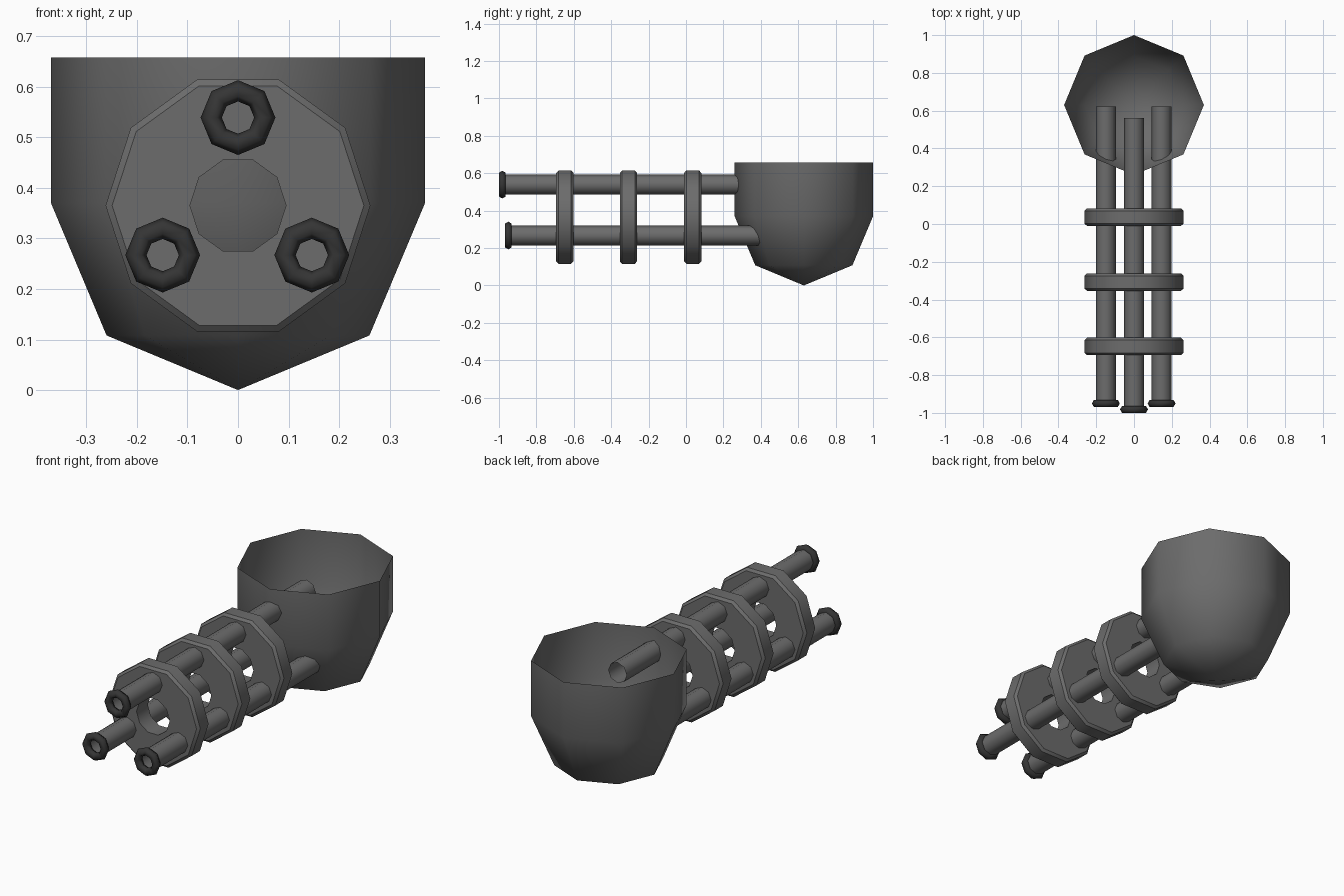
import bpy, bmesh, math
from mathutils import Matrix

if "Cube" in bpy.data.objects:
    bpy.data.objects.remove(bpy.data.objects["Cube"])

def material(name, v):
    m = bpy.data.materials.new(name)
    m.diffuse_color = (v, v, v, 1)
    m.use_nodes = True
    m.node_tree.nodes["Principled BSDF"].inputs["Base Color"].default_value = m.diffuse_color
    return m

GREY = material("mid grey", 0.15)
DARK = material("dark grey", 0.035)

def lathe(name, profile, sides, mat, loc, along_y=False, closed=False, angle=60):
    """Revolve (radius, height) points about z, optionally laid along y."""
    bm = bmesh.new()
    rings = []
    for r, h in profile:
        if r == 0:
            rings.append([bm.verts.new((0, 0, h))] * sides)
            continue
        rings.append([bm.verts.new((r * math.cos(2 * math.pi * i / sides),
                                    r * math.sin(2 * math.pi * i / sides), h))
                      for i in range(sides)])
    pairs = list(zip(rings, rings[1:]))
    if closed:
        pairs.append((rings[-1], rings[0]))
    for a, b in pairs:
        for i in range(sides):
            j = (i + 1) % sides
            corners = list(dict.fromkeys((a[i], a[j], b[j], b[i])))
            bm.faces.new(corners)
    if along_y:
        bm.transform(Matrix.Rotation(-math.pi / 2, 4, 'X'))
    bm.normal_update()
    if closed:
        bmesh.ops.recalc_face_normals(bm, faces=bm.faces)
    me = bpy.data.meshes.new(name)
    bm.to_mesh(me)
    bm.free()
    me.materials.append(mat)
    ob = bpy.data.objects.new(name, me)
    ob.location = loc
    bpy.context.collection.objects.link(ob)
    bpy.ops.object.select_all(action='DESELECT')
    ob.select_set(True)
    bpy.context.view_layer.objects.active = ob
    bpy.ops.object.shade_smooth_by_angle(angle=math.radians(angle))
    return ob

# Open cup with a rounded eight-sided bottom
lathe("cup", [(0, 0), (0.26, 0.108), (0.37, 0.37), (0.37, 0.658)], 8, GREY, (0, 0.63, 0))

# Three ten-sided clamp rings with chamfered rims
rim = [(0.095, -0.046), (0.249, -0.046), (0.262, -0.034),
       (0.262, 0.034), (0.249, 0.046), (0.095, 0.046)]
for k, y in enumerate((-0.648, -0.308, 0.036)):
    lathe(f"clamp_ring_{k}", rim, 10, GREY, (0, y, 0.365), True, True, 40)

# Three open tubes with dark flared muzzles
lip = [(0.053 + 0.021 * math.cos(a * math.pi / 3), 0.021 * math.sin(a * math.pi / 3))
       for a in range(6)]
for k, (x, z, y0, y1) in enumerate(((0, 0.539, -0.982, 0.56),
                                    (-0.149, 0.267, -0.95, 0.623),
                                    (0.146, 0.267, -0.95, 0.623))):
    lathe(f"tube_{k}", [(0.053, y0), (0.053, y1)], 8, GREY, (x, 0, z), True)
    lathe(f"muzzle_{k}", lip, 8, DARK, (x, y0, z), True, True, 70)
